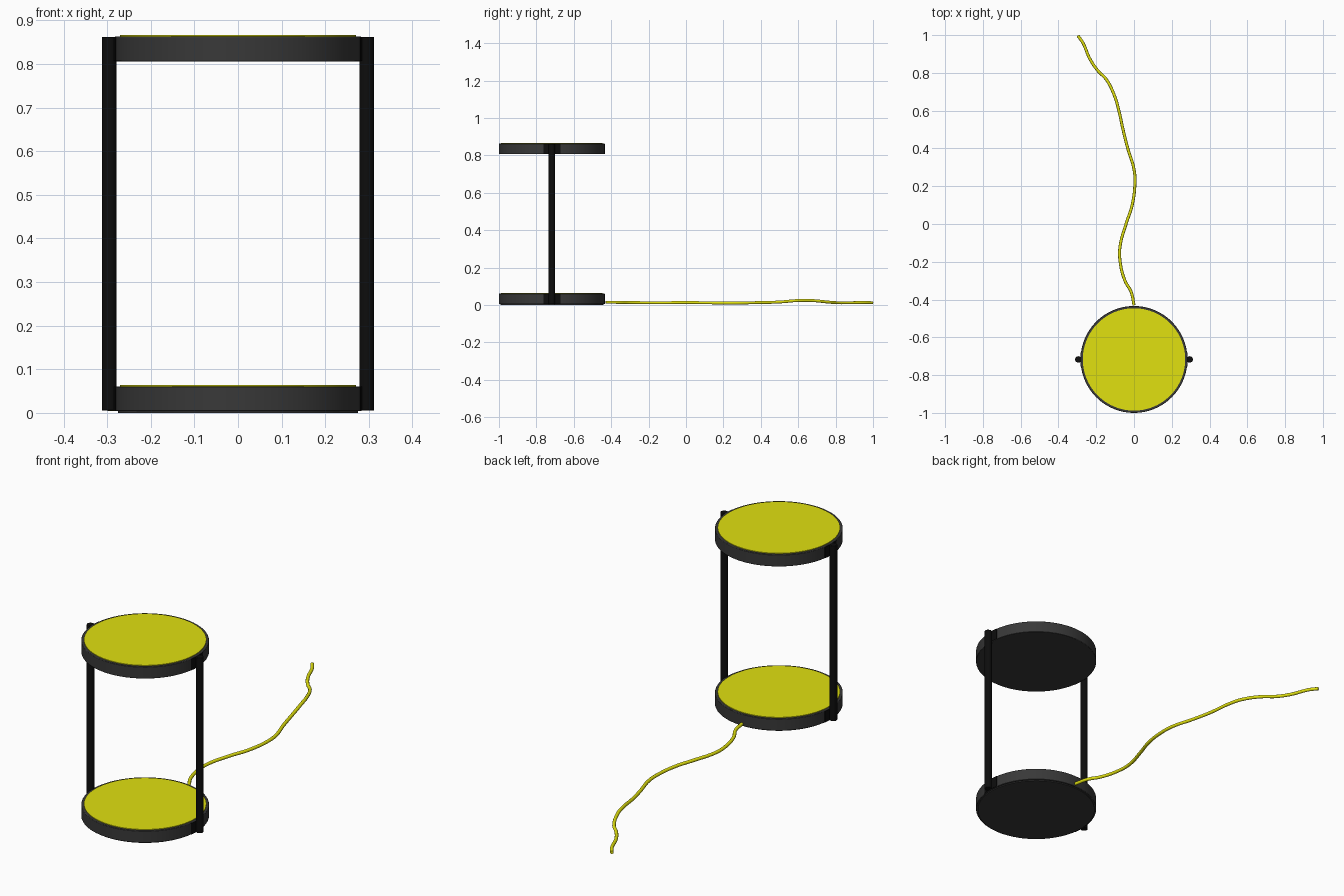
import bpy, bmesh, math

if "Cube" in bpy.data.objects:
    bpy.data.objects.remove(bpy.data.objects["Cube"])

CY = -0.717          # table centre along y
R = 0.283            # rim radius


def material(name, rgb):
    m = bpy.data.materials.new(name)
    m.diffuse_color = (*rgb, 1)
    m.use_nodes = True
    m.node_tree.nodes["Principled BSDF"].inputs["Base Color"].default_value = m.diffuse_color
    return m


yellow = material("yellow", (0.75, 0.75, 0.005))
dark = material("dark_grey", (0.04, 0.04, 0.04))
black = material("black", (0.004, 0.004, 0.004))


def finish(ob, mat):
    ob.data.materials.append(mat)
    bpy.ops.object.select_all(action='DESELECT')
    ob.select_set(True)
    bpy.context.view_layer.objects.active = ob
    bpy.ops.object.shade_smooth_by_angle(angle=math.radians(35))
    return ob


def cylinder(name, r, z0, z1, x, mat, sides=96, bevel=0.0):
    bpy.ops.mesh.primitive_cylinder_add(vertices=sides, radius=r, depth=z1 - z0,
                                        location=(x, CY, (z0 + z1) / 2))
    ob = bpy.context.object
    ob.name = name
    if bevel:
        b = ob.modifiers.new("soft_edge", 'BEVEL')
        b.width, b.segments, b.limit_method = bevel, 2, 'ANGLE'
    return finish(ob, mat)


def clip(name, side, z0, z1):
    """Thin curved plate hugging the rim behind a post."""
    bm = bmesh.new()
    half = math.asin(0.045 / R)
    n = 8
    loop = [(R + 0.0015, -half + 2 * half * i / n) for i in range(n + 1)]
    loop += [(R - 0.004, half - 2 * half * i / n) for i in range(n + 1)]
    face = bm.faces.new([bm.verts.new((side * r * math.cos(a), CY + r * math.sin(a), z0))
                         for r, a in loop])
    up = bmesh.ops.extrude_face_region(bm, geom=[face])["geom"]
    bmesh.ops.translate(bm, vec=(0, 0, z1 - z0),
                        verts=[v for v in up if isinstance(v, bmesh.types.BMVert)])
    bmesh.ops.recalc_face_normals(bm, faces=bm.faces)
    me = bpy.data.meshes.new(name)
    bm.to_mesh(me)
    bm.free()
    ob = bpy.data.objects.new(name, me)
    bpy.context.collection.objects.link(ob)
    finish(ob, black)


# Two round trays, each with a coloured top and a base plate
for level, z in (("lower", 0.0), ("upper", 0.802)):
    cylinder(level + "_tray", R, z + 0.004, z + 0.061, 0, dark, bevel=0.002)
    cylinder(level + "_top_panel", 0.271, z + 0.05, z + 0.064, 0, yellow)
    if level == "lower":
        cylinder("base_plate", 0.275, 0.0, 0.01, 0, dark)
    for label, s in (("left", -1), ("right", 1)):
        clip(f"{level}_{label}_clip", s, z + 0.005, z + 0.060)

# Side posts
for label, s in (("left", -1), ("right", 1)):
    cylinder(label + "_post", 0.017, 0.005, 0.862, s * 0.295, black, sides=32, bevel=0.002)

# Cable trailing along the floor
path = [(0, -.43, .015), (-.015, -.36, .014), (-.048, -.30, .013), (-.074, -.195, .012),
        (-.074, -.12, .012), (-.042, 0, .013), (-.011, .095, .012), (.005, .217, .011),
        (0, .29, .011), (-.032, .397, .013), (-.058, .50, .016), (-.08, .60, .024),
        (-.10, .67, .024), (-.148, .767, .015), (-.19, .81, .012), (-.233, .873, .012),
        (-.27, .958, .013), (-.297, .997, .012)]
cu = bpy.data.curves.new("cable", 'CURVE')
cu.dimensions = '3D'
cu.bevel_depth = 0.008
cu.bevel_resolution = 3
cu.resolution_u = 6
cu.use_fill_caps = True
sp = cu.splines.new('BEZIER')
sp.bezier_points.add(len(path) - 1)
for p, co in zip(sp.bezier_points, path):
    p.co = co
    p.handle_left_type = p.handle_right_type = 'AUTO'
cable = bpy.data.objects.new("cable", cu)
bpy.context.collection.objects.link(cable)
cu.materials.append(yellow)
